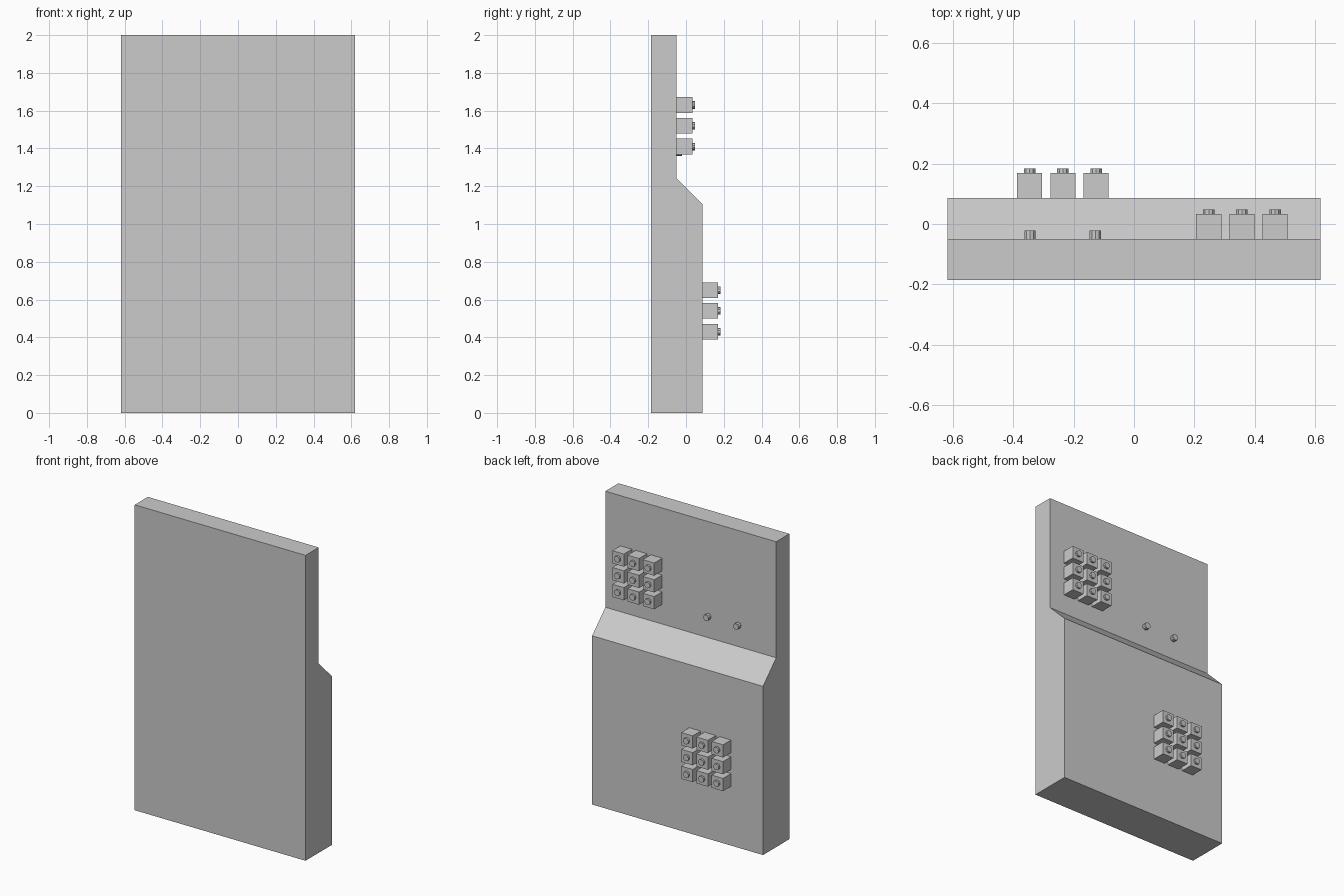
import bpy, bmesh
from math import pi
from mathutils import Matrix

cube = bpy.data.objects.get("Cube")
if cube:
    bpy.data.objects.remove(cube, do_unlink=True)

grey = bpy.data.materials.new("light_grey")
grey.use_nodes = True
colour = (0.6, 0.6, 0.6, 1)
grey.diffuse_color = colour
grey.node_tree.nodes["Principled BSDF"].inputs["Base Color"].default_value = colour

HALF_WIDTH = 0.619
FRONT, UPPER_BACK, LOWER_BACK = -0.185, -0.049, 0.087
BLOCK, PITCH = 0.083, 0.11
KNOB_RADIUS, KNOB_LENGTH = 0.02, 0.0135


def finish(bm, name):
    bmesh.ops.recalc_face_normals(bm, faces=bm.faces)
    mesh = bpy.data.meshes.new(name)
    bm.to_mesh(mesh)
    bm.free()
    mesh.materials.append(grey)
    obj = bpy.data.objects.new(name, mesh)
    bpy.context.collection.objects.link(obj)
    return obj


def add_stud(bm, x, y, z, length):
    """Small cylinder pointing backwards from y."""
    place = Matrix.Translation((x, y + length / 2, z)) @ Matrix.Rotation(pi / 2, 4, "X")
    bmesh.ops.create_cone(bm, cap_ends=True, segments=10, radius1=KNOB_RADIUS,
                          radius2=KNOB_RADIUS, depth=length, matrix=place)


def keypad(name, x, y, z):
    """Three by three blocks, each with a knob, centred on x and z."""
    blocks, knobs = bmesh.new(), bmesh.new()
    for col in (-1, 0, 1):
        for row in (-1, 0, 1):
            bx, bz = x + col * PITCH, z + row * PITCH
            place = Matrix.Translation((bx, y + BLOCK / 2, bz))
            bmesh.ops.create_cube(blocks, size=BLOCK, matrix=place)
            add_stud(knobs, bx, y + BLOCK, bz, KNOB_LENGTH)
    finish(blocks, name + "_blocks")
    finish(knobs, name + "_knobs")


# Body: stepped side profile extruded across the width
profile = [(FRONT, 0), (LOWER_BACK, 0), (LOWER_BACK, 1.105),
           (UPPER_BACK, 1.24), (UPPER_BACK, 2), (FRONT, 2)]
bm = bmesh.new()
side = bm.faces.new([bm.verts.new((-HALF_WIDTH, y, z)) for y, z in profile])
extruded = bmesh.ops.extrude_face_region(bm, geom=[side], use_keep_orig=True)["geom"]
bmesh.ops.translate(bm, vec=(2 * HALF_WIDTH, 0, 0),
                    verts=[v for v in extruded if isinstance(v, bmesh.types.BMVert)])
finish(bm, "panel_body")

# Block grids on the upper and lower back
keypad("upper_grid", 0.358, UPPER_BACK, 1.52)
keypad("lower_grid", -0.236, LOWER_BACK, 0.54)

# Pair of pegs on the upper back
bm = bmesh.new()
for x in (-0.345, -0.128):
    add_stud(bm, x, UPPER_BACK, 1.38, 2 * KNOB_LENGTH)
finish(bm, "back_pegs")
